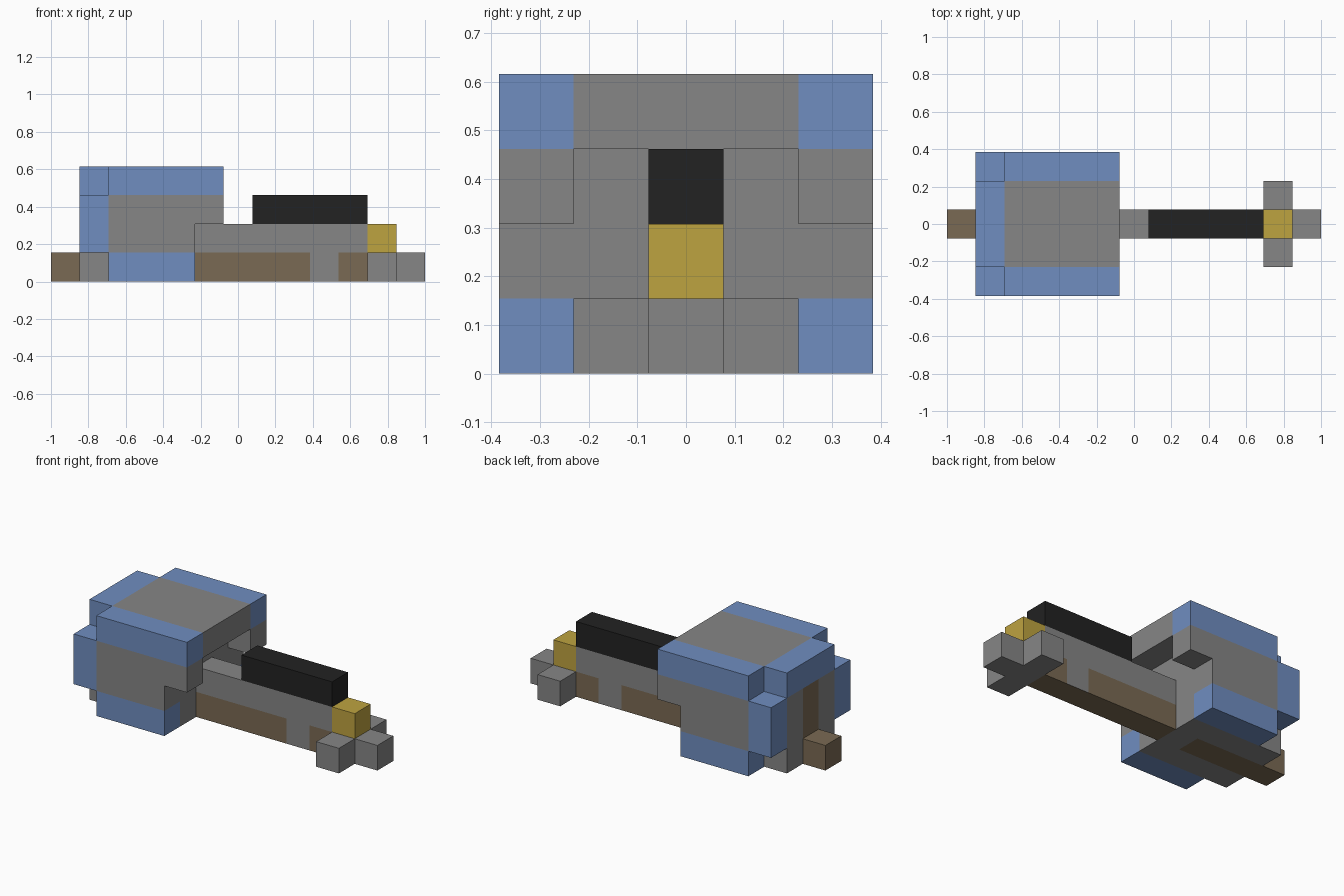
import bpy, bmesh
from mathutils import Vector

old = bpy.data.objects.get("Cube")
if old:
    bpy.data.objects.remove(old, do_unlink=True)

U = 2 / 13                      # edge of one block
COLOURS = {
    "grey_metal": (0.238, 0.238, 0.238),
    "blue_panel": (0.162, 0.270, 0.527),
    "brown_grip": (0.195, 0.144, 0.087),
    "gold_sight": (0.515, 0.366, 0.051),
    "black_scope": (0.016, 0.016, 0.016),
}
NAMES = list(COLOURS)
GREY, BLUE, BROWN, GOLD, BLACK = range(5)
MATS = []
for name, rgb in COLOURS.items():
    mat = bpy.data.materials.new(name)
    mat.use_nodes = True
    mat.diffuse_color = (*rgb, 1)
    bsdf = mat.node_tree.nodes["Principled BSDF"]
    bsdf.inputs["Base Color"].default_value = (*rgb, 1)
    bsdf.inputs["Roughness"].default_value = 0.8
    MATS.append(mat)

cells = {}                      # block position -> (part, colour)


def fill(part, colour, xs, ys, zs):
    """Fill inclusive block ranges; later fills repaint earlier ones."""
    for x in range(xs[0], xs[1] + 1):
        for y in range(ys[0], ys[1] + 1):
            for z in range(zs[0], zs[1] + 1):
                cells[x, y, z] = (part, colour)


# Hull: grey core with an overhanging roof and side walls
fill("hull", GREY, (2, 4), (-2, 2), (0, 3))
fill("hull", GREY, (5, 5), (-1, 1), (3, 3))
for y in (-2, 2):
    fill("hull", GREY, (5, 5), (y, y), (2, 2))
    fill("hull", BLUE, (2, 5), (y, y), (3, 3))
    fill("hull", BLUE, (2, 4), (y, y), (0, 0))
fill("hull", BROWN, (2, 3), (0, 0), (0, 0))

# Rear plate: blue rim, grey panels, brown centre strip
fill("rear_plate", GREY, (1, 1), (-1, 1), (0, 2))
fill("rear_plate", BROWN, (1, 1), (0, 0), (0, 2))
fill("rear_plate", BLUE, (1, 1), (-1, 1), (3, 3))
for y in (-2, 2):
    fill("rear_plate", BLUE, (1, 1), (y, y), (1, 2))
fill("rear_block", BROWN, (0, 0), (0, 0), (0, 0))

# Long body with brown lower panels
fill("long_body", GREY, (5, 10), (0, 0), (0, 1))
fill("long_body", BROWN, (5, 8), (0, 0), (0, 0))
fill("long_body", BROWN, (10, 10), (0, 0), (0, 0))

# Scope, sight and cross-shaped tip
fill("scope", BLACK, (7, 10), (0, 0), (2, 2))
fill("sight", GOLD, (11, 11), (0, 0), (1, 1))
fill("cross_tip", GREY, (11, 11), (-1, 1), (0, 0))
fill("cross_tip", GREY, (12, 12), (0, 0), (0, 0))


def build(part):
    """Make one object from the exposed faces of a part's blocks."""
    bm = bmesh.new()
    for pos, (owner, colour) in cells.items():
        if owner != part:
            continue
        centre = Vector((pos[0] - 6, pos[1], pos[2] + 0.5))
        for axis in range(3):
            for sign in (-1, 1):
                step = list(pos)
                step[axis] += sign
                if tuple(step) in cells:
                    continue
                n, a, b = Vector(), Vector(), Vector()
                n[axis] = sign / 2
                a[(axis + 1) % 3] = 0.5
                b[(axis + 2) % 3] = sign / 2
                corners = (-a - b, a - b, a + b, b - a)
                face = bm.faces.new([bm.verts.new((centre + n + c) * U) for c in corners])
                under = part == "long_body" and axis == 2 and sign < 0
                face.material_index = BROWN if under else colour
    bmesh.ops.remove_doubles(bm, verts=bm.verts, dist=0.001)
    bmesh.ops.dissolve_limit(bm, angle_limit=0.01, verts=bm.verts, edges=bm.edges,
                             delimit={'MATERIAL'})
    mesh = bpy.data.meshes.new(part)
    bm.to_mesh(mesh)
    bm.free()
    for mat in MATS:
        mesh.materials.append(mat)
    bpy.context.collection.objects.link(bpy.data.objects.new(part, mesh))


for part in dict.fromkeys(owner for owner, _ in cells.values()):
    build(part)
